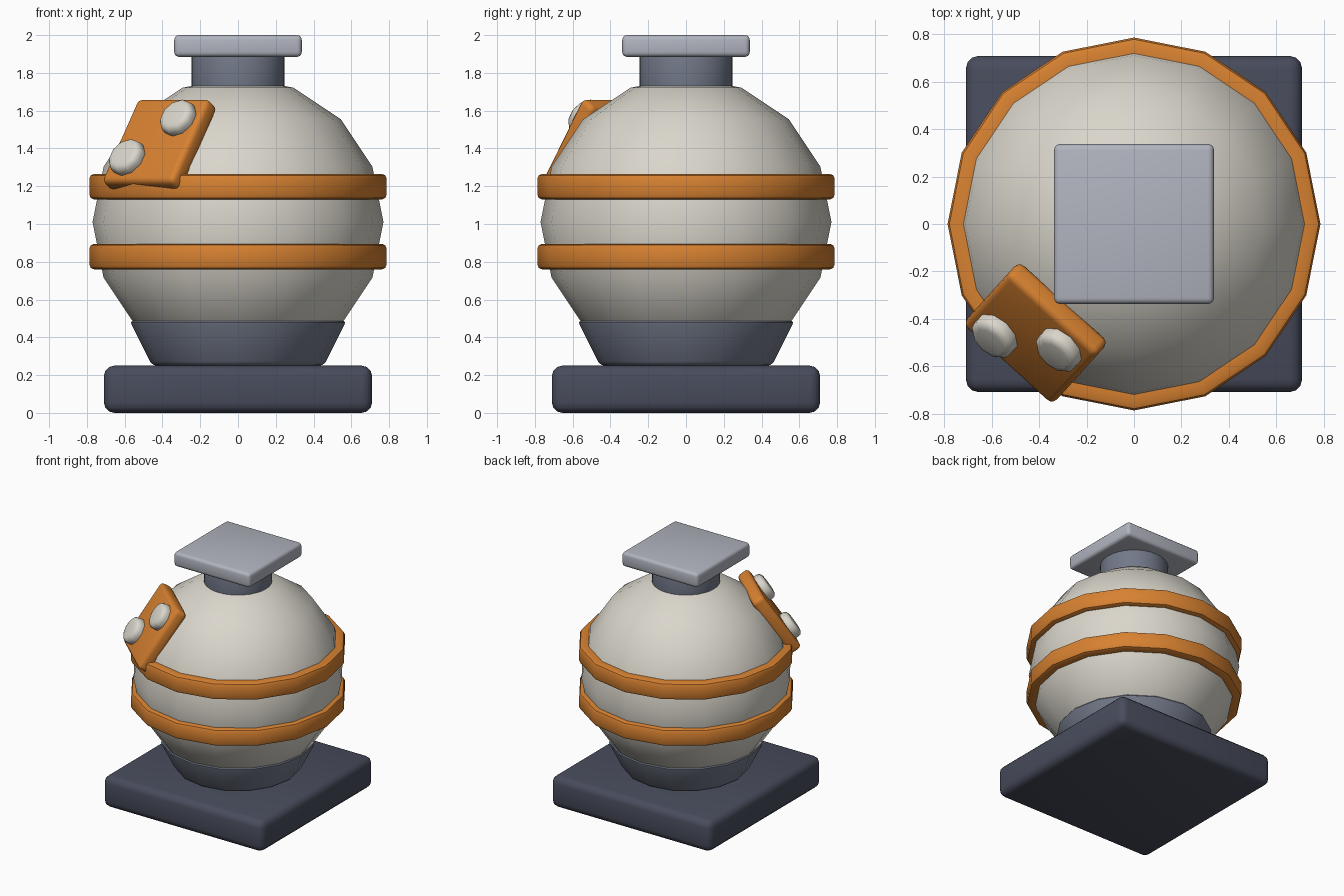
import bpy
import math
from mathutils import Matrix, Vector

cube = bpy.data.objects.get("Cube")
if cube:
    bpy.data.objects.remove(cube, do_unlink=True)


def material(name, rgb):
    m = bpy.data.materials.new(name)
    m.use_nodes = True
    m.diffuse_color = (*rgb, 1)
    m.node_tree.nodes["Principled BSDF"].inputs["Base Color"].default_value = (*rgb, 1)
    return m


slate = material("dark slate", (0.065, 0.072, 0.107))
steel = material("blue grey", (0.17, 0.19, 0.25))
silver = material("light grey", (0.44, 0.46, 0.52))
cream = material("cream", (0.70, 0.67, 0.60))
orange = material("orange", (0.68, 0.22, 0.03))


def finish(name, mat, bevel=0, segments=3):
    """Name and colour the active object, round its edges, smooth it."""
    ob = bpy.context.object
    ob.name = ob.data.name = name
    ob.data.materials.append(mat)
    if bevel:
        mod = ob.modifiers.new("rounded edges", "BEVEL")
        mod.width = bevel
        mod.segments = segments
        mod.limit_method = "ANGLE"
        mod.angle_limit = math.radians(40)
        bpy.ops.object.modifier_apply(modifier=mod.name)
    bpy.ops.object.shade_smooth_by_angle(angle=math.radians(35))
    return ob


def box(name, size, z, mat, bevel):
    bpy.ops.mesh.primitive_cube_add(size=1, location=(0, 0, z))
    bpy.context.object.scale = size
    bpy.ops.object.transform_apply(location=False, rotation=False, scale=True)
    return finish(name, mat, bevel)


def cone(name, r1, r2, z0, z1, mat, bevel, sides=16):
    bpy.ops.mesh.primitive_cone_add(vertices=sides, radius1=r1, radius2=r2,
                                    depth=z1 - z0, location=(0, 0, (z0 + z1) / 2))
    return finish(name, mat, bevel)


def band(name, z0, z1, inner, outer, bevel):
    """Rectangular-section hoop with sixteen sides and rounded outer edges."""
    n = 16
    section = [(inner, z0), (outer - bevel, z0), (outer - bevel * 0.3, z0 + bevel * 0.3),
               (outer, z0 + bevel), (outer, z1 - bevel),
               (outer - bevel * 0.3, z1 - bevel * 0.3), (outer - bevel, z1), (inner, z1)]
    k = len(section)
    verts = [(r * math.cos(math.tau * i / n), r * math.sin(math.tau * i / n), z)
             for i in range(n) for r, z in section]
    faces = [(i * k + j, (i + 1) % n * k + j, (i + 1) % n * k + (j + 1) % k, i * k + (j + 1) % k)
             for i in range(n) for j in range(k)]
    mesh = bpy.data.meshes.new(name)
    mesh.from_pydata(verts, [], faces)
    mesh.update()
    ob = bpy.data.objects.new(name, mesh)
    bpy.context.collection.objects.link(ob)
    bpy.ops.object.select_all(action="DESELECT")
    ob.select_set(True)
    bpy.context.view_layer.objects.active = ob
    # outward winding follows the section order
    return finish(name, orange)


# Stand and vessel
box("base", (1.42, 1.42, 0.25), 0.125, slate, 0.055)
cone("foot_collar", 0.455, 0.575, 0.25, 0.49, steel, 0.025)
bpy.ops.mesh.primitive_uv_sphere_add(segments=16, ring_count=8, radius=0.77,
                                     location=(0, 0, 1.01))
finish("body", cream)
band("lower_band", 0.76, 0.895, 0.72, 0.787, 0.025)
band("upper_band", 1.13, 1.265, 0.72, 0.787, 0.025)

# Neck and lid
cone("neck", 0.247, 0.247, 1.68, 1.9, steel, 0.012, 32)
box("lid", (0.675, 0.675, 0.115), 1.9425, silver, 0.025)

# Patch plate lying against the upper right front of the body
normal = Vector((-0.558, -0.618, 0.551)).normalized()
across = Vector((0, 0, 1)).cross(normal).normalized()
up = normal.cross(across)
frame = Matrix((across, up, normal)).transposed().to_4x4()
frame.translation = (-0.415, -0.46, 1.42)

plate = box("patch_plate", (0.51, 0.53, 0.10), 0, orange, 0.03)
plate.matrix_world = frame

# Domed bolts on opposite corners of the plate
for side, label in ((-1, "lower"), (1, "upper")):
    bpy.ops.mesh.primitive_cylinder_add(vertices=10, radius=0.105, depth=0.10)
    bolt = finish(label + "_bolt", cream, 0.035)
    bolt.matrix_world = frame @ Matrix.Translation((side * 0.12, side * 0.125, 0.06))
